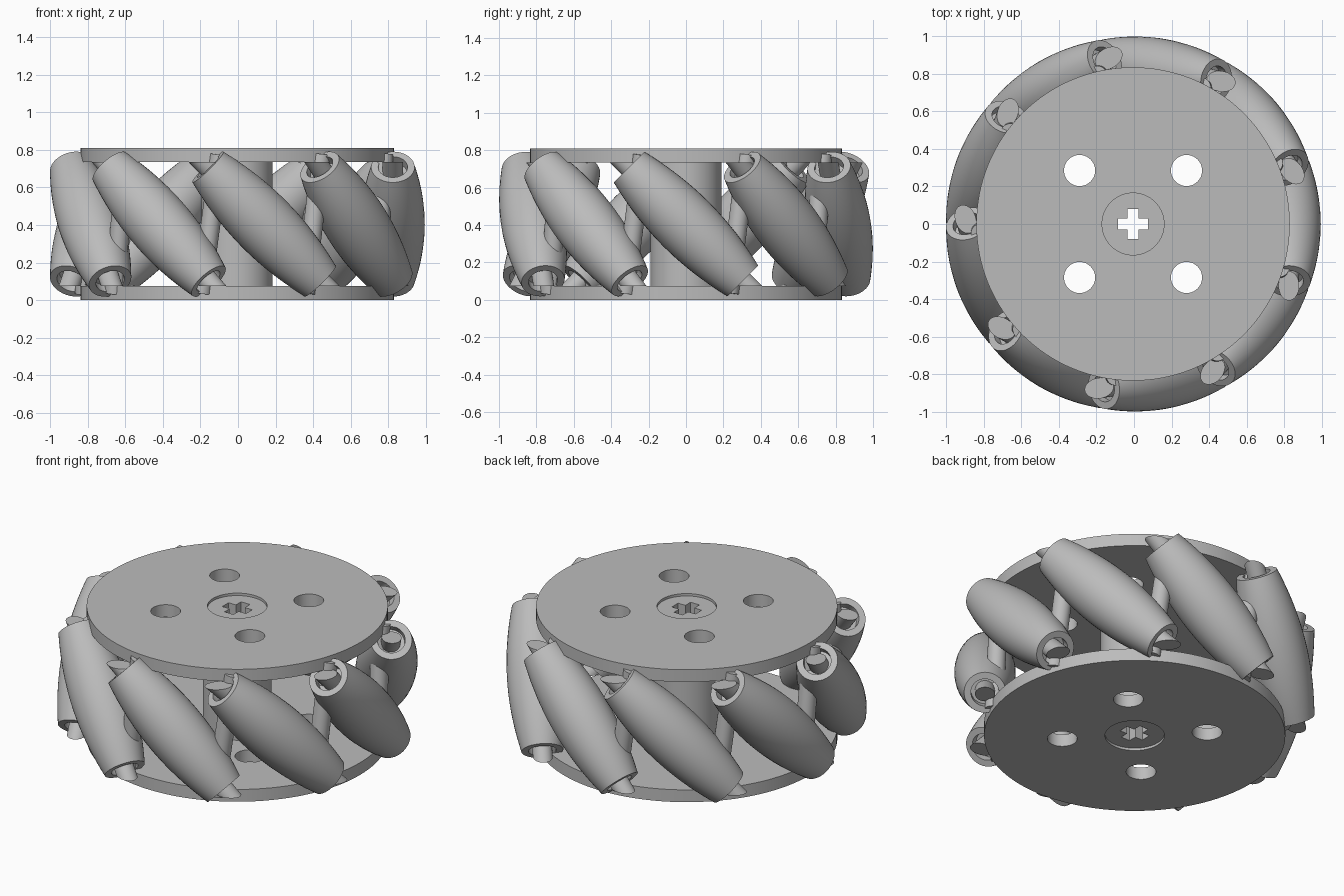
import bpy, bmesh
from math import pi, radians, sin, cos, sqrt
from mathutils import Matrix, Vector

cube = bpy.data.objects.get("Cube")
if cube:
    bpy.data.objects.remove(cube, do_unlink=True)

# Main dimensions
HEIGHT, PLATE = 0.81, 0.075
MID = HEIGHT / 2
WHEEL_R, AXIS_R, HALF_LEN = 1.0, 0.83, 0.43
COUNT = 9
CENTRE = Matrix.Translation((-0.005, 0, 0))

grey = bpy.data.materials.new("light grey")
grey.use_nodes = True
colour = (0.5, 0.5, 0.5, 1)
grey.diffuse_color = colour
grey.node_tree.nodes["Principled BSDF"].inputs["Base Color"].default_value = colour


def add(name, mesh, matrix=Matrix()):
    if not mesh.materials:
        mesh.materials.append(grey)
    ob = bpy.data.objects.new(name, mesh)
    bpy.context.collection.objects.link(ob)
    ob.matrix_world = CENTRE @ matrix
    return ob


def to_mesh(name, bm):
    bmesh.ops.recalc_face_normals(bm, faces=bm.faces)
    mesh = bpy.data.meshes.new(name)
    bm.to_mesh(mesh)
    bm.free()
    return mesh


def circle(r, n, x=0, y=0):
    return [(x + r * cos(2 * pi * i / n), y + r * sin(2 * pi * i / n)) for i in range(n)]


def extruded(name, loops, z0, z1):
    """Flat outline with holes, given thickness from z0 to z1."""
    curve = bpy.data.curves.new(name, 'CURVE')
    curve.dimensions = '2D'
    curve.fill_mode = 'BOTH'
    curve.extrude = (z1 - z0) / 2
    for pts in loops:
        spline = curve.splines.new('POLY')
        spline.points.add(len(pts) - 1)
        for p, (x, y) in zip(spline.points, pts):
            p.co = (x, y, 0, 1)
        spline.use_cyclic_u = True
    temp = bpy.data.objects.new(name, curve)
    bpy.context.collection.objects.link(temp)
    bpy.context.view_layer.update()
    deps = bpy.context.evaluated_depsgraph_get()
    mesh = bpy.data.meshes.new_from_object(temp.evaluated_get(deps))
    bpy.data.objects.remove(temp, do_unlink=True)
    mesh.materials.clear()
    return add(name, mesh, Matrix.Translation((0, 0, (z0 + z1) / 2)))


def rod(bm, r, start, end, n=32):
    """Capped cylinder between two points."""
    start, end = Vector(start), Vector(end)
    d = end - start
    turn = d.to_track_quat('Z', 'Y').to_matrix().to_4x4()
    bmesh.ops.create_cone(bm, cap_ends=True, segments=n, radius1=r, radius2=r, depth=d.length,
                          matrix=Matrix.Translation((start + end) / 2) @ turn)


# Side plates with four round holes and a shallow hub recess
HUB_R = 0.165
holes = [circle(0.083, 40, sx * 0.285, sy * 0.285) for sx in (-1, 1) for sy in (-1, 1)]
outline = [circle(0.835, 128), circle(HUB_R, 64)] + holes
extruded("bottom_plate", outline, 0, PLATE)
extruded("top_plate", outline, HEIGHT - PLATE, HEIGHT)

# Hub with a cross-shaped axle hole
a, b = 0.08, 0.03
quarter = [(a, -b), (a, b), (b, b)]
cross = []
for k in range(4):
    c, s = round(cos(k * pi / 2)), round(sin(k * pi / 2))
    cross += [(x * c - y * s, x * s + y * c) for x, y in quarter]
extruded("hub_core", [circle(HUB_R, 64), cross], 0.015, HEIGHT - 0.015)
extruded("hub_sleeve", [circle(0.19, 64), circle(HUB_R, 64)], PLATE, HEIGHT - PLATE)

# Barrel roller: its outer side follows the wheel's rim, ends are recessed
steps = 20
profile = [(0, -HALF_LEN + 0.05), (0.078, -HALF_LEN + 0.05), (0.078, -HALF_LEN)]
for i in range(steps + 1):
    s = HALF_LEN * (2 * i / steps - 1)
    profile.append((WHEEL_R - sqrt(AXIS_R ** 2 + s * s / 2), s))
profile += [(r, -s) for r, s in reversed(profile[:3])]
bm = bmesh.new()
verts = [bm.verts.new((r, 0, s)) for r, s in profile]
edges = [bm.edges.new(pair) for pair in zip(verts, verts[1:])]
bmesh.ops.spin(bm, geom=verts + edges, axis=(0, 0, 1), cent=(0, 0, 0),
               angle=2 * pi, steps=40, use_merge=True)
bmesh.ops.remove_doubles(bm, verts=bm.verts, dist=0.0001)
roller_mesh = to_mesh("roller", bm)
tilt = Matrix.Translation((AXIS_R, 0, MID)) @ Matrix.Rotation(radians(45), 4, 'X')

# Roller pin, trimmed level with the inner faces of the plates
bm = bmesh.new()
rod(bm, 0.055, (0, 0, -0.56), (0, 0, 0.56))
bm.transform(tilt)
for z, up in ((PLATE, -1), (HEIGHT - PLATE, 1)):
    cut = bmesh.ops.bisect_plane(bm, geom=bm.verts[:] + bm.edges[:] + bm.faces[:],
                                 plane_co=(0, 0, z), plane_no=(0, 0, up), clear_outer=True)
    rim = [e for e in cut["geom_cut"] if isinstance(e, bmesh.types.BMEdge)]
    bmesh.ops.contextual_create(bm, geom=rim)
pin_mesh = to_mesh("roller_pin", bm)

# Leaning strut that joins neighbouring pins
bm = bmesh.new()
rod(bm, 0.052, (0.812, -0.05, 0.035), (0.812, 0.05, HEIGHT - 0.035))
strut_mesh = to_mesh("strut", bm)

# Repeat around the wheel
for k in range(COUNT):
    turn = Matrix.Rotation(2 * pi * k / COUNT, 4, 'Z')
    half = Matrix.Rotation(2 * pi * (k + 0.5) / COUNT, 4, 'Z')
    add(f"roller_{k + 1}", roller_mesh, turn @ tilt)
    add(f"roller_pin_{k + 1}", pin_mesh, turn)
    add(f"strut_{k + 1}", strut_mesh, half)

# Smooth shading with crisp edges
bpy.ops.object.select_all(action='DESELECT')
for ob in bpy.context.collection.objects:
    if ob.type == 'MESH' and ob.data.materials and ob.data.materials[0] == grey:
        ob.select_set(True)
        bpy.context.view_layer.objects.active = ob
bpy.ops.object.shade_smooth_by_angle(angle=radians(35))
